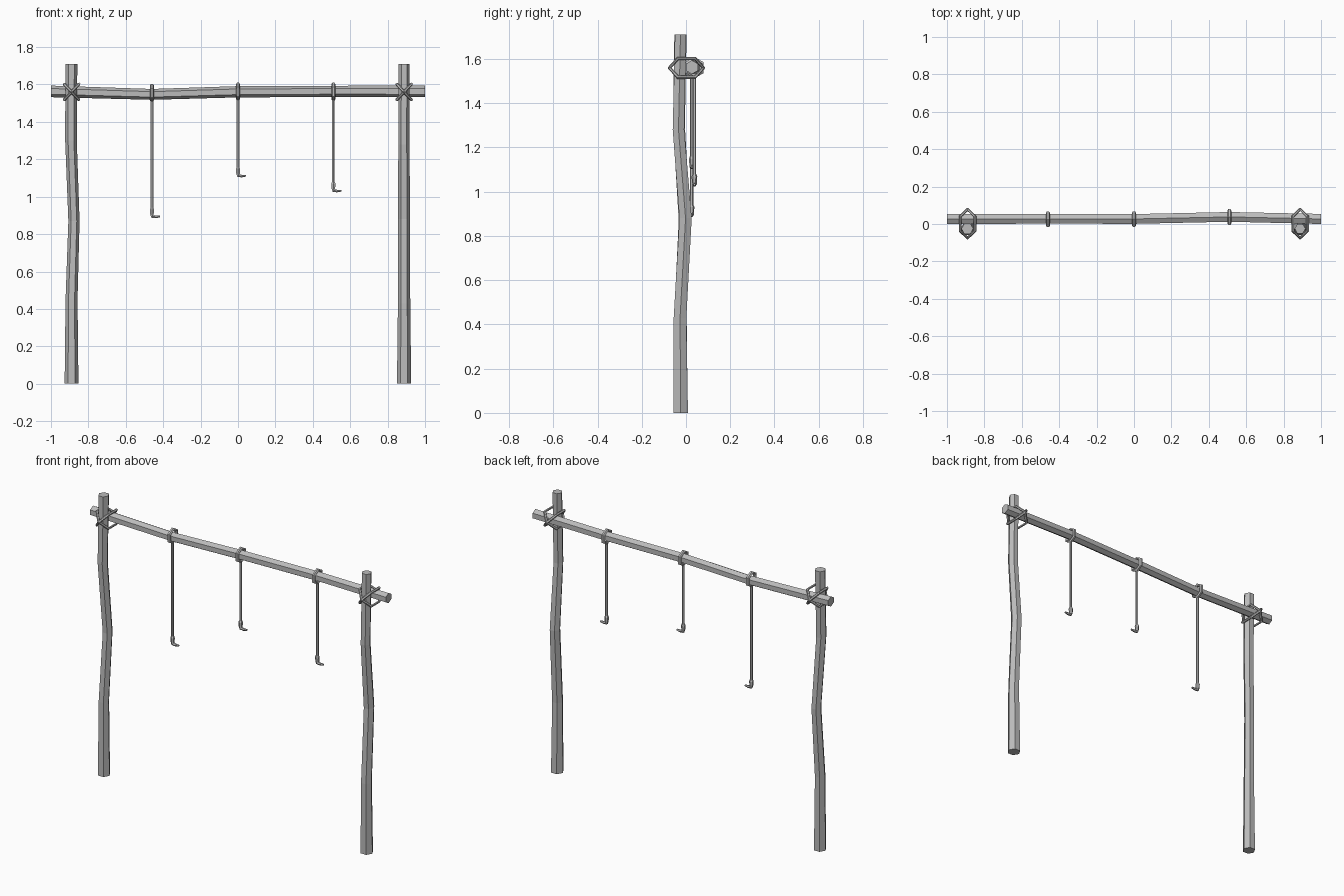
import bpy, bmesh, math
from mathutils import Vector

cube = bpy.data.objects.get("Cube")
if cube:
    bpy.data.objects.remove(cube, do_unlink=True)

GREY = (0.5, 0.5, 0.5, 1)
grey = bpy.data.materials.new("plain grey")
grey.use_nodes = True
grey.diffuse_color = GREY
grey.node_tree.nodes["Principled BSDF"].inputs["Base Color"].default_value = GREY

X, Y, Z = Vector((1, 0, 0)), Vector((0, 1, 0)), Vector((0, 0, 1))


def sweep(name, points, radii, side, axis=None, closed=False, sides=6):
    """Faceted tube along points; the first corner of each section faces side."""
    pts = [Vector(p) for p in points]
    n = len(pts)
    if not isinstance(radii, (list, tuple)):
        radii = [radii] * n
    bm = bmesh.new()
    rings = []
    for i, p in enumerate(pts):
        before = pts[i - 1] if closed or i > 0 else p
        after = pts[(i + 1) % n] if closed or i < n - 1 else p
        t = axis or ((after - p).normalized() + (p - before).normalized()).normalized()
        u = (side - t * side.dot(t)).normalized()
        v = t.cross(u)
        ring = []
        for k in range(sides):
            a = math.tau * k / sides
            ring.append(bm.verts.new(p + radii[i] * (u * math.cos(a) + v * math.sin(a))))
        rings.append(ring)
    for i in range(n if closed else n - 1):
        a, b = rings[i], rings[(i + 1) % n]
        for k in range(sides):
            m = (k + 1) % sides
            bm.faces.new((a[k], a[m], b[m], b[k]))
    if not closed:
        bm.faces.new(rings[0][::-1])
        bm.faces.new(rings[-1])
    bmesh.ops.recalc_face_normals(bm, faces=bm.faces)
    mesh = bpy.data.meshes.new(name)
    bm.to_mesh(mesh)
    bm.free()
    mesh.materials.append(grey)
    obj = bpy.data.objects.new(name, mesh)
    bpy.context.collection.objects.link(obj)
    return obj


def hex_loop(name, centre, u, v, size_u, size_v, radius):
    """Closed six-cornered rope loop with two corners pointing along v."""
    c = Vector(centre)
    pts = []
    for k in range(6):
        a = math.tau * k / 6
        pts.append(c + u * size_u * math.sin(a) + v * size_v * math.cos(a))
    return sweep(name, pts, radius, u.cross(v), closed=True)


# Slightly crooked upright posts
sweep("right_post",
      [(-.89, -.024, 0), (-.89, -.025, .45), (-.877, -.007, .87),
       (-.893, -.032, 1.3), (-.891, -.025, 1.71)],
      [.037, .032, .03, .031, .032], X, axis=Z)
sweep("left_post",
      [(.888, -.024, 0), (.888, -.027, .43), (.888, -.002, .88),
       (.887, -.034, 1.28), (.888, -.025, 1.71)],
      [.038, .033, .032, .03, .029], X, axis=Z)

# Crossbeam
sweep("crossbeam",
      [(-1, .027, 1.563), (-.46, .027, 1.547), (0, .027, 1.561),
       (.51, .038, 1.563), (1, .027, 1.563)],
      [.031, .029, .03, .03, .031], Z, axis=X)

# Crossed rope lashings where the beam meets each post
for label, x in (("right", -.89), ("left", .888)):
    for number, tilt in enumerate((1, -1)):
        diagonal = Vector((.75, 0, .8 * tilt)).normalized()
        hex_loop(f"{label}_lashing_{number + 1}", (x, .002, 1.56),
                 diagonal, Y, .067, .077, .008)

# Hanging ropes, each with a band round the beam and a hook at the bottom
for label, x, y, beam_z, low in (("right", -.46, .025, 1.555, .885),
                                 ("middle", 0, .026, 1.561, 1.103),
                                 ("left", .51, .038, 1.561, 1.023)):
    hex_loop(f"{label}_band", (x, y, beam_z), Y, Z, .039, .039, .011)
    sweep(f"{label}_rope", [(x, y, beam_z - .03), (x, y, low + .045)], .008, Y)
    profile = [(0, .056), (0, .046), (0, .022), (.003, .01), (.02, .007), (.043, .009)]
    sweep(f"{label}_hook", [(x + dx, y, low + dz) for dx, dz in profile],
          [.009, .013, .011, .011, .008, .005], Y)
